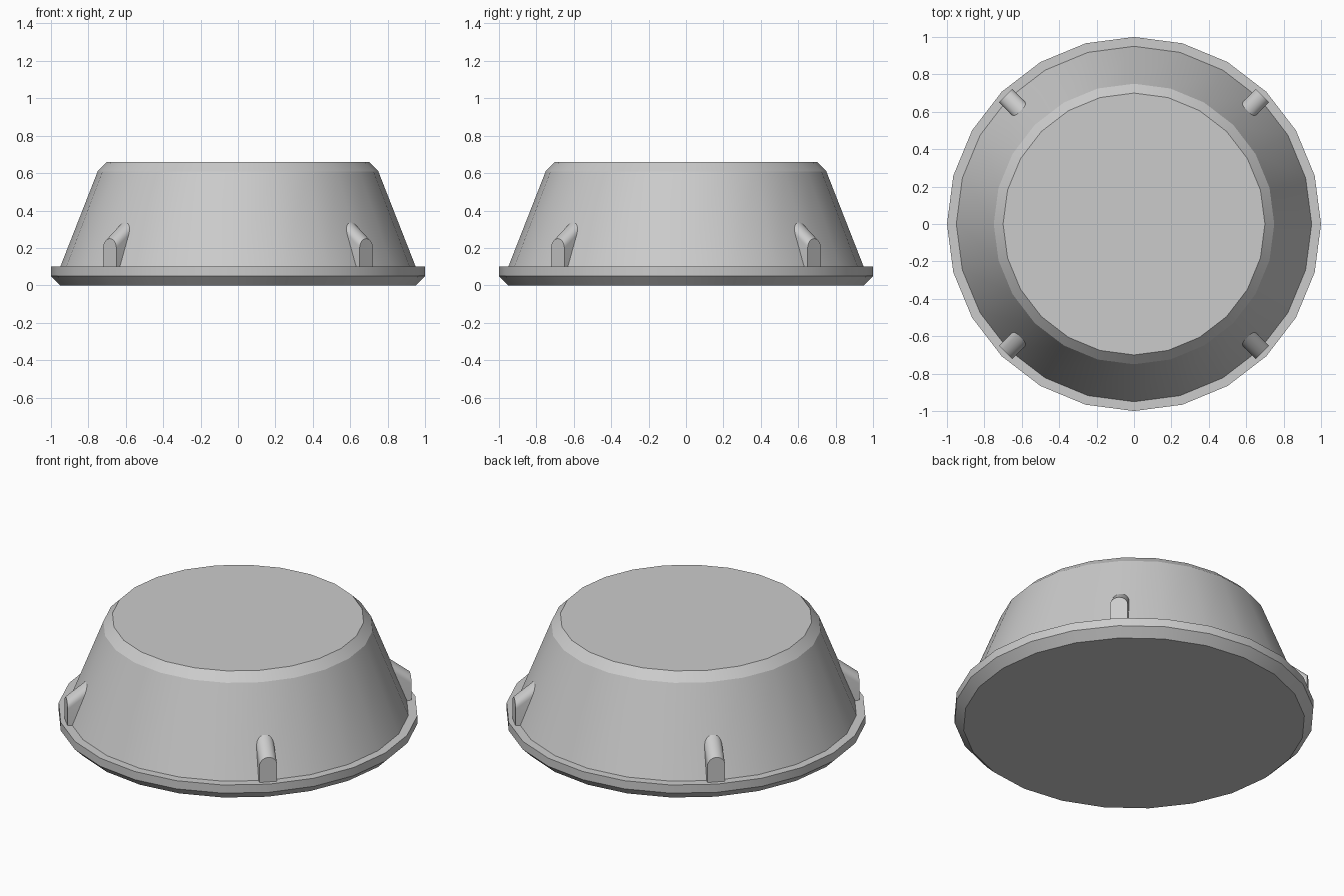
import bpy, bmesh
from math import sin, cos, pi, radians

if "Cube" in bpy.data.objects:
    bpy.data.objects.remove(bpy.data.objects["Cube"])

SIDES = 24


def finish(name, bm, angle):
    bmesh.ops.recalc_face_normals(bm, faces=bm.faces[:])
    mesh = bpy.data.meshes.new(name)
    bm.to_mesh(mesh)
    bm.free()
    obj = bpy.data.objects.new(name, mesh)
    bpy.context.collection.objects.link(obj)
    bpy.ops.object.select_all(action='DESELECT')
    obj.select_set(True)
    bpy.context.view_layer.objects.active = obj
    bpy.ops.object.shade_smooth_by_angle(angle=radians(angle))
    return obj


def bridge(bm, a, b):
    n = len(a)
    for i in range(n):
        j = (i + 1) % n
        bm.faces.new((a[i], a[j], b[j], b[i]))


# Tapered body with chamfered base flange and chamfered top
profile = [(0.95, 0), (1, 0.05), (1, 0.10), (0.95, 0.10), (0.75, 0.61), (0.70, 0.66)]
bm = bmesh.new()
rings = [[bm.verts.new((r * cos(2 * pi * i / SIDES), r * sin(2 * pi * i / SIDES), z))
          for i in range(SIDES)] for r, z in profile]
for a, b in zip(rings, rings[1:]):
    bridge(bm, a, b)
bm.faces.new(rings[0])
bm.faces.new(rings[-1])
finish("tapered_body", bm, 20)


# Arched lugs: upright flat end, rounded top sloping up into the body
def lug(name, angle):
    half, shoulder, outer, inner, slope = 0.05, 0.20, 0.97, 0.80, 0.76
    arch = [(half * cos(pi * k / 12), shoulder + half * sin(pi * k / 12)) for k in range(13)]
    section = [(half, 0.08)] + arch + [(-half, 0.08)]
    bm = bmesh.new()
    ends = []
    for r in (outer, inner):
        ring = []
        for k, (t, z) in enumerate(section):
            lift = (outer - r) * slope if 0 < k < len(section) - 1 else 0
            ring.append(bm.verts.new((r * cos(angle) - t * sin(angle),
                                      r * sin(angle) + t * cos(angle), z + lift)))
        ends.append(ring)
        bm.faces.new(ring)
    bridge(bm, *ends)
    finish(name, bm, 30)


for i, side in enumerate(("back_right", "back_left", "front_left", "front_right")):
    lug("lug_" + side, pi / 4 + i * pi / 2)
